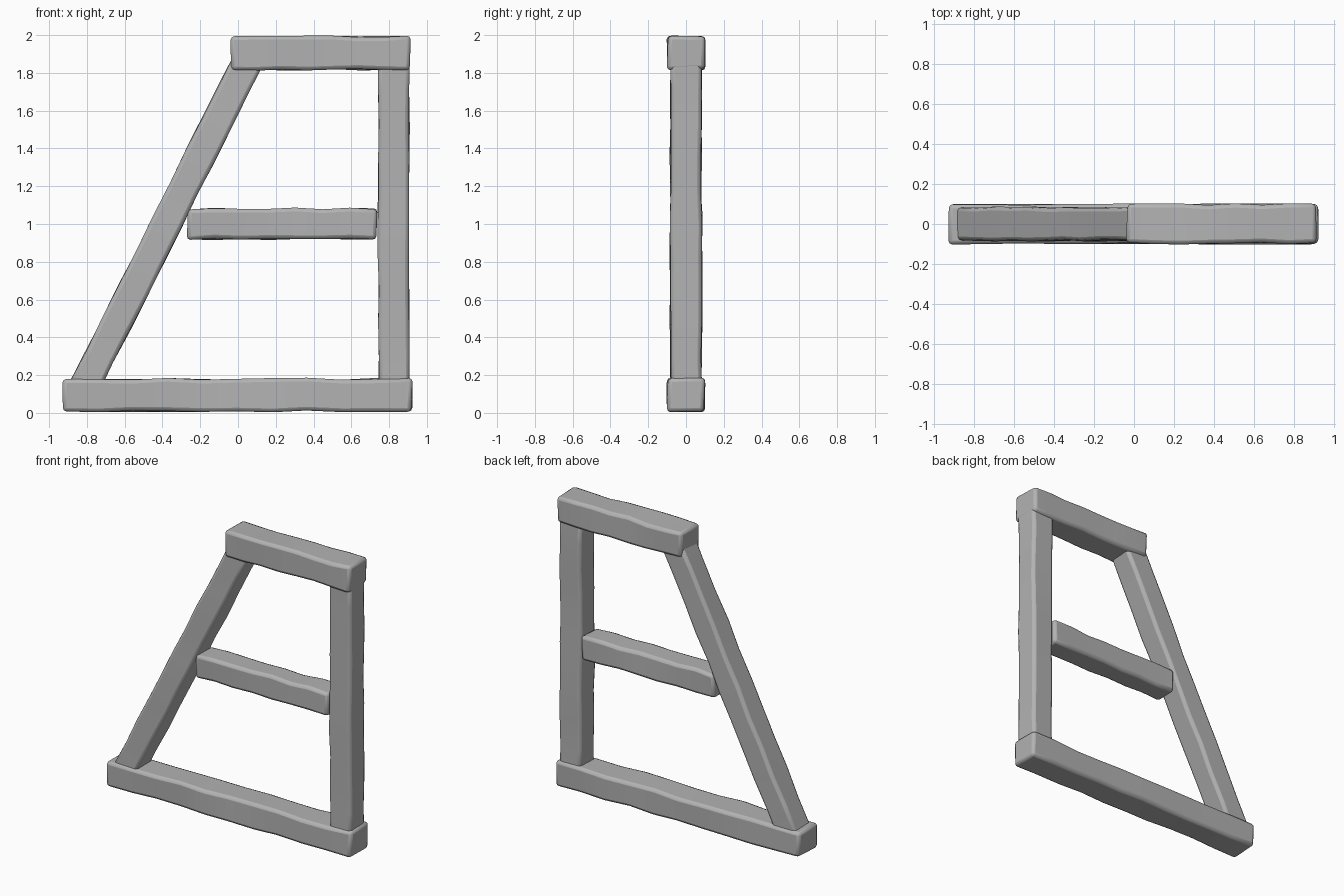
import bpy
import bmesh
import random
from mathutils import Vector, Matrix

random.seed(4)

if "Cube" in bpy.data.objects:
    bpy.data.objects.remove(bpy.data.objects["Cube"], do_unlink=True)

# Single plain grey for all timber
GREY = (0.45, 0.45, 0.45, 1.0)
timber = bpy.data.materials.new("timber_grey")
timber.use_nodes = True
timber.diffuse_color = GREY
timber.node_tree.nodes["Principled BSDF"].inputs["Base Color"].default_value = GREY


def beam(name, start, end, thick, depth, cuts, wobble=0.006):
    """Rough-hewn timber between two (x, z) points, with worn rounded edges."""
    a, b = Vector((start[0], 0, start[1])), Vector((end[0], 0, end[1]))
    along = (b - a).normalized()
    across = Vector((0, 1, 0))
    up = along.cross(across)
    frame = Matrix((along, across, up)).transposed().to_4x4()
    length = (b - a).length

    bm = bmesh.new()
    bmesh.ops.create_cube(bm, size=1)
    bmesh.ops.scale(bm, vec=(length, depth, thick), verts=bm.verts)
    # Cross-cuts along the length, nudged unevenly like carved wood
    long_edges = [e for e in bm.edges
                  if abs(e.verts[0].co.x - e.verts[1].co.x) > length / 2]
    bmesh.ops.subdivide_edges(bm, edges=long_edges, cuts=cuts, use_grid_fill=True)
    for v in bm.verts:
        v.co += Vector([random.uniform(-wobble, wobble) for _ in range(3)])
    bmesh.ops.transform(bm, matrix=Matrix.Translation((a + b) / 2) @ frame,
                        verts=bm.verts)
    bmesh.ops.recalc_face_normals(bm, faces=bm.faces)
    mesh = bpy.data.meshes.new(name)
    bm.to_mesh(mesh)
    bm.free()
    mesh.materials.append(timber)
    obj = bpy.data.objects.new(name, mesh)
    bpy.context.collection.objects.link(obj)

    # Worn edges
    bevel = obj.modifiers.new("worn_edges", 'BEVEL')
    bevel.width = 0.02
    bevel.segments = 2
    bevel.limit_method = 'ANGLE'
    bevel.angle_limit = 0.9

    bpy.ops.object.select_all(action='DESELECT')
    obj.select_set(True)
    bpy.context.view_layer.objects.active = obj
    bpy.ops.object.shade_smooth_by_angle(angle=0.6)
    return obj


# Horizontal rails
beam("bottom_rail", (-0.925, 0.095), (0.92, 0.095), 0.172, 0.196, 9)
beam("top_rail", (-0.035, 1.905), (0.91, 1.905), 0.175, 0.196, 6)
beam("middle_rung", (-0.27, 1.0), (0.735, 1.0), 0.163, 0.165, 6)

# Upright and sloping brace, tucked into the rails
beam("upright_post", (0.825, 0.12), (0.825, 1.88), 0.165, 0.165, 9, 0.004)
beam("sloping_brace", (-0.82, 0.12), (0.07, 1.90), 0.16, 0.168, 9, 0.004)
